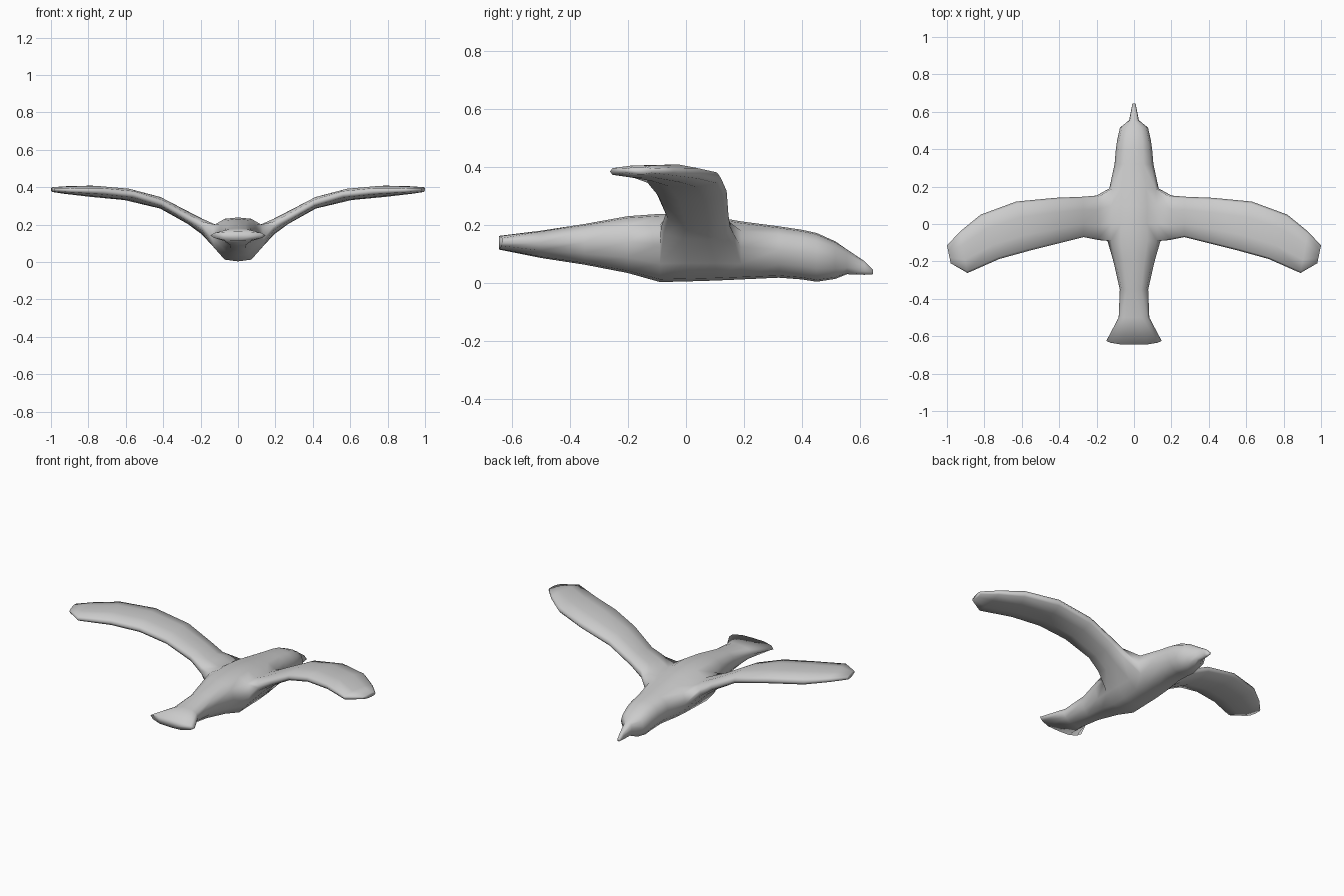
import bpy, bmesh

# Body stations, nose to tail: y, half width, bottom z, top z
BODY = [
    (0.645, 0.008, 0.030, 0.045), (0.615, 0.014, 0.028, 0.075),
    (0.555, 0.026, 0.030, 0.115), (0.515, 0.075, 0.014, 0.143),
    (0.45, 0.090, 0.004, 0.172), (0.40, 0.097, 0.012, 0.183),
    (0.32, 0.104, 0.018, 0.195), (0.19, 0.132, 0.012, 0.212),
    (0.10, 0.140, 0.008, 0.228), (0.00, 0.140, 0.005, 0.238),
    (-0.09, 0.142, 0.003, 0.238), (-0.20, 0.110, 0.034, 0.230),
    (-0.35, 0.076, 0.063, 0.203), (-0.50, 0.082, 0.086, 0.180),
    (-0.645, 0.148, 0.115, 0.162),
]
# Half cross-section, top to bottom: width fraction, height fraction
HALF = [(0, 1), (0.5, 0.97), (0.87, 0.84), (1, 0.55), (0.84, 0.27), (0.5, 0.04), (0, 0)]
ROOT = 7  # first of the four stations the wing grows from

# Wing stations: leading edge x, y, trailing edge x, y, centre z, half thickness
WING = [
    (0.20, 0.152, 0.19, -0.086, 0.192, 0.042),
    (0.27, 0.146, 0.27, -0.070, 0.238, 0.034),
    (0.42, 0.140, 0.41, -0.105, 0.317, 0.031),
    (0.63, 0.120, 0.56, -0.143, 0.362, 0.031),
    (0.82, 0.050, 0.72, -0.187, 0.378, 0.030),
    (0.93, -0.040, 0.89, -0.262, 0.384, 0.021),
    (1.00, -0.115, 0.98, -0.210, 0.387, 0.013),
]
# Wing cross-section: chord fraction, thickness fraction
FOIL = [(0.05, 0.6), (0.32, 1), (0.68, 0.95), (0.96, 0.55), (1, 0),
        (0.96, -0.55), (0.68, -0.95), (0.32, -1), (0.05, -0.6), (0, 0)]

bm = bmesh.new()

# Right half of the body, with an opening left for the wing
rings = []
for y, w, z0, z1 in BODY:
    bow = 0.02 if y < -0.6 else 0  # rounded tail end
    rings.append([bm.verts.new((w * u, y + bow * u ** 4, z0 + (z1 - z0) * v)) for u, v in HALF])
for i in range(len(rings) - 1):
    for j in range(len(HALF) - 1):
        if ROOT <= i < ROOT + 3 and j in (2, 3):
            continue
        a, b = rings[i], rings[i + 1]
        bm.faces.new((a[j], a[j + 1], b[j + 1], b[j]))
bm.faces.new(rings[0])
bm.faces.new(rings[-1])

# Wing, continued outward from the edge of the opening
sides = rings[ROOT:ROOT + 4]
loops = [[r[2] for r in sides] + [sides[3][3]] + [r[4] for r in reversed(sides)] + [sides[0][3]]]
for xf, yf, xb, yb, z, t in WING:
    loops.append([bm.verts.new((xf + (xb - xf) * u, yf + (yb - yf) * u, z + t * v)) for u, v in FOIL])
for a, b in zip(loops, loops[1:]):
    for j in range(len(FOIL)):
        k = (j + 1) % len(FOIL)
        bm.faces.new((a[j], a[k], b[k], b[j]))
bm.faces.new(loops[-1])

# Mirror to the left half
bmesh.ops.mirror(bm, geom=bm.verts[:] + bm.edges[:] + bm.faces[:], axis='X', merge_dist=0.0005)
bmesh.ops.recalc_face_normals(bm, faces=bm.faces[:])
for f in bm.faces:
    f.smooth = True

mesh = bpy.data.meshes.new("bird")
bm.to_mesh(mesh)
bm.free()
grey = bpy.data.materials.new("light grey")
grey.diffuse_color = (0.6, 0.6, 0.6, 1)
mesh.materials.append(grey)
bpy.context.collection.objects.link(bpy.data.objects.new("bird", mesh))
